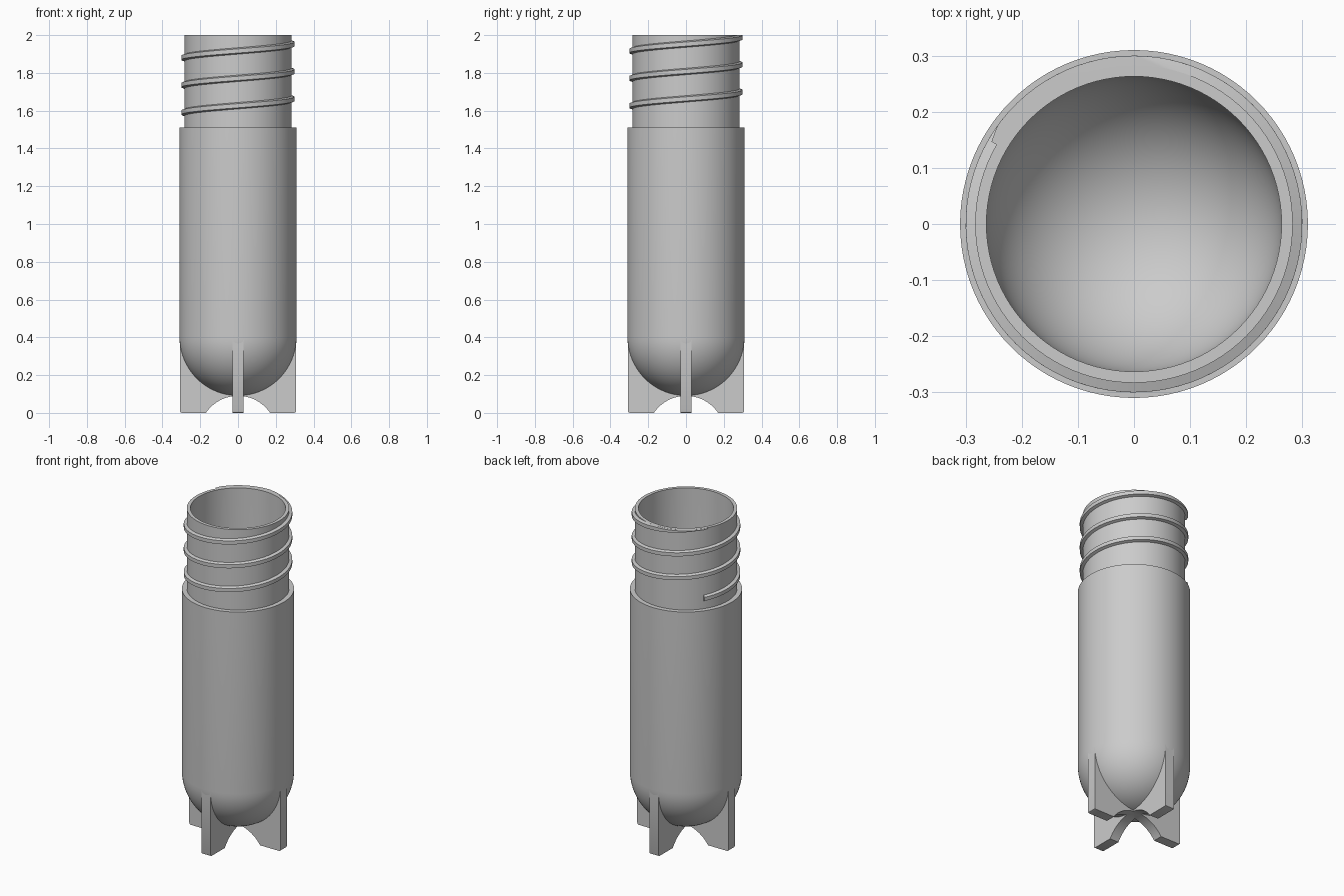
import bpy, bmesh, math

cube = bpy.data.objects.get("Cube")
if cube:
    bpy.data.objects.remove(cube, do_unlink=True)

# Single flat grey
grey = bpy.data.materials.new("light grey")
grey.use_nodes = True
colour = (0.6, 0.6, 0.6, 1)
grey.diffuse_color = colour
grey.node_tree.nodes["Principled BSDF"].inputs["Base Color"].default_value = colour

R, NECK, BORE = 0.31, 0.283, 0.263      # body, neck and inner radii
DOME, SHOULDER, TOP = 0.40, 1.51, 2.0   # heights: dome centre, shoulder, rim
SEG = 96


def finish(name, bm, smooth=True):
    bmesh.ops.recalc_face_normals(bm, faces=bm.faces)
    mesh = bpy.data.meshes.new(name)
    bm.to_mesh(mesh)
    bm.free()
    mesh.materials.append(grey)
    obj = bpy.data.objects.new(name, mesh)
    bpy.context.collection.objects.link(obj)
    if smooth:
        bpy.ops.object.select_all(action='DESELECT')
        obj.select_set(True)
        bpy.context.view_layer.objects.active = obj
        bpy.ops.object.shade_smooth_by_angle(angle=math.radians(30))
    return obj


def arc(radius, cz, a0, a1, n):
    """Points (x, z) on a circle; angle 0 points straight down."""
    angles = [math.radians(a0 + (a1 - a0) * i / n) for i in range(n + 1)]
    return [(radius * math.sin(a), cz - radius * math.cos(a)) for a in angles]


# Tube: round-bottomed shell with stepped neck, turned round z
profile = arc(R, DOME, 0, 90, 20) + [(R, SHOULDER), (NECK, SHOULDER), (NECK, TOP), (BORE, TOP)]
profile += arc(BORE, DOME, 90, 0, 20)
bm = bmesh.new()
pts = [bm.verts.new((x, 0, z)) for x, z in profile]
edges = [bm.edges.new(pair) for pair in zip(pts, pts[1:])]
bmesh.ops.spin(bm, geom=pts + edges, cent=(0, 0, 0), axis=(0, 0, 1),
               angle=2 * math.pi, steps=SEG, use_merge=True)
bmesh.ops.remove_doubles(bm, verts=bm.verts, dist=1e-5)
finish("tube_body", bm)

# Screw thread: trapezoid swept up a helix and cut level with the rim
PITCH, START, END = 0.145, 145, 180 + 360 * 2 + 330
section = [(NECK - 0.008, -0.02), (0.3, -0.011), (0.3, 0.011), (NECK - 0.008, 0.02)]
bm = bmesh.new()
rings = []
steps = (END - START) // 4
for i in range(steps + 1):
    deg = START + (END - START) * i / steps
    a = math.radians(deg)
    z = 1.59 + PITCH * (deg - 180) / 360
    rings.append([bm.verts.new((r * math.cos(a), r * math.sin(a), z + dz))
                  for r, dz in section])
for lo, hi in zip(rings, rings[1:]):
    for k in range(4):
        bm.faces.new((lo[k], lo[(k + 1) % 4], hi[(k + 1) % 4], hi[k]))
bm.faces.new(rings[0])
bm.faces.new(rings[-1])
cut = bmesh.ops.bisect_plane(bm, geom=bm.verts[:] + bm.edges[:] + bm.faces[:],
                             plane_co=(0, 0, TOP - 0.0005), plane_no=(0, 0, 1), clear_outer=True)
rim = [e for e in cut["geom_cut"] if isinstance(e, bmesh.types.BMEdge)]
bmesh.ops.holes_fill(bm, edges=rim, sides=0)
finish("screw_thread", bm)

# Standing fins: two crossed plates, arched below and hidden in the dome above
FIN, HALF = 0.308, 0.03
ARCH_R, ARCH_Z = 0.2056, -0.1155
limit = math.degrees(math.acos(-ARCH_Z / ARCH_R))
arch = [(x, 2 * ARCH_Z - z) for x, z in arc(ARCH_R, ARCH_Z, -limit, limit, 24)]
foot = [(FIN - 0.01, 0), (FIN - 0.003, 0.003), (FIN, 0.01), (FIN, DOME)]
outline = arch + foot + arc(0.288, DOME, 88, -88, 32) + [(-x, z) for x, z in reversed(foot)]
for name, turn in (("side_fins", 0), ("front_back_fins", math.pi / 2)):
    bm = bmesh.new()
    face = bm.faces.new([bm.verts.new((x, -HALF, z)) for x, z in outline])
    ext = bmesh.ops.extrude_face_region(bm, geom=[face])
    moved = [v for v in ext["geom"] if isinstance(v, bmesh.types.BMVert)]
    bmesh.ops.translate(bm, verts=moved, vec=(0, 2 * HALF, 0))
    fin = finish(name, bm)
    fin.rotation_euler.z = turn
